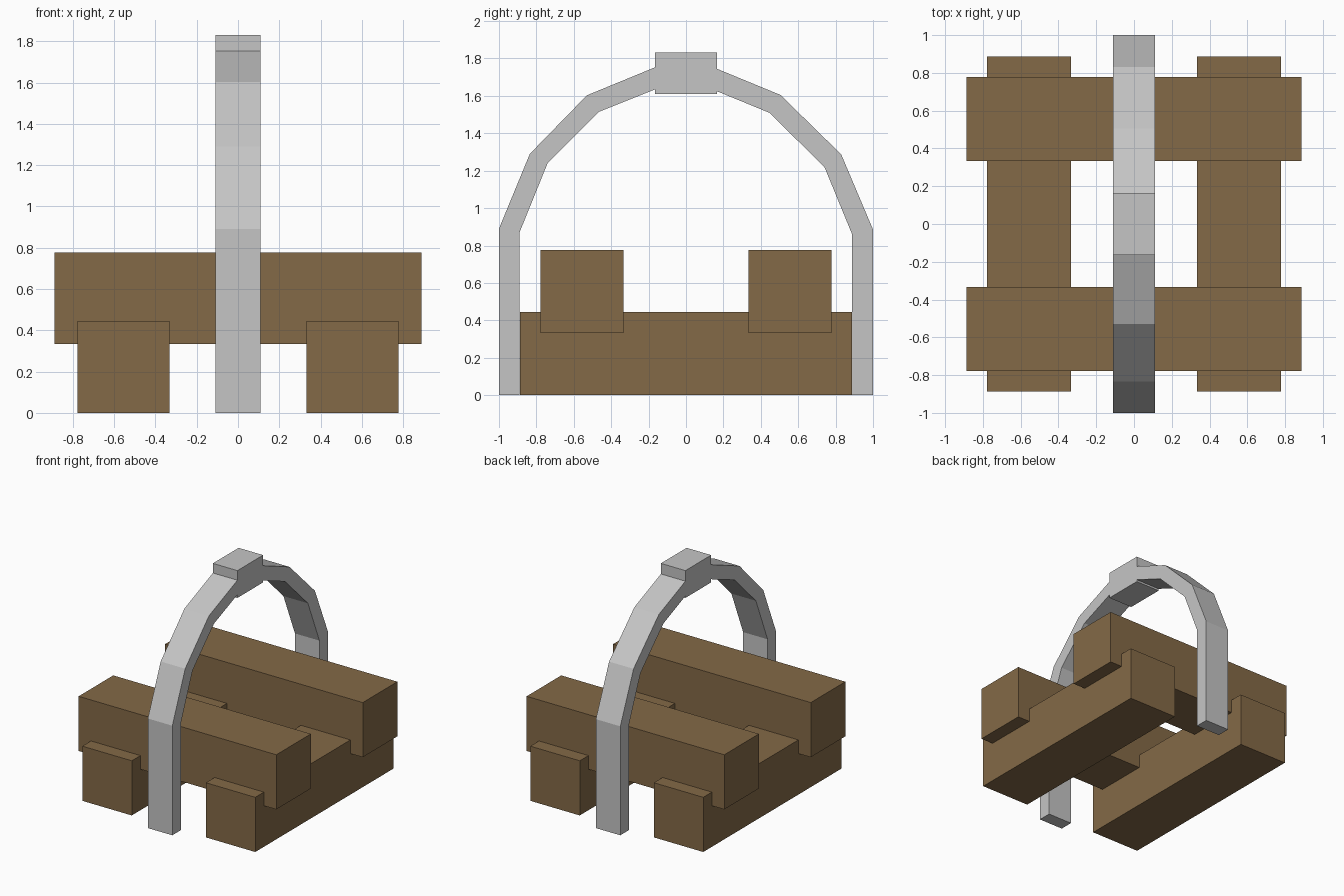
import bpy
import bmesh

if "Cube" in bpy.data.objects:
    bpy.data.objects.remove(bpy.data.objects["Cube"], do_unlink=True)


def material(name, color):
    mat = bpy.data.materials.new(name)
    mat.use_nodes = True
    mat.diffuse_color = color
    bsdf = next(n for n in mat.node_tree.nodes if n.type == "BSDF_PRINCIPLED")
    bsdf.inputs["Base Color"].default_value = color
    return mat


wood = material("brown wood", (0.23, 0.142, 0.063, 1))
stone = material("light grey", (0.56, 0.56, 0.56, 1))


def finish(name, bm, mat):
    bmesh.ops.recalc_face_normals(bm, faces=bm.faces)
    mesh = bpy.data.meshes.new(name)
    bm.to_mesh(mesh)
    bm.free()
    mesh.materials.append(mat)
    bpy.context.collection.objects.link(bpy.data.objects.new(name, mesh))


def box(name, center, size, mat):
    bm = bmesh.new()
    bmesh.ops.create_cube(bm, size=1)
    bmesh.ops.scale(bm, vec=size, verts=bm.verts)
    bmesh.ops.translate(bm, vec=center, verts=bm.verts)
    finish(name, bm, mat)


def arch_half(name, outer, inner, half_width):
    """Sweep paired outer and inner (y, z) points into a faceted square bar."""
    bm = bmesh.new()
    rings = []
    for o, i in zip(outer, inner):
        section = ((-half_width, o), (half_width, o), (half_width, i), (-half_width, i))
        rings.append([bm.verts.new((x, *p)) for x, p in section])
    for a, b in zip(rings, rings[1:]):
        for k in range(4):
            n = (k + 1) % 4
            bm.faces.new((a[k], a[n], b[n], b[k]))
    bm.faces.new(rings[0])
    bm.faces.new(rings[-1])
    finish(name, bm, stone)


# Crossed logs: the upper pair is notched over the lower pair
LOG, LENGTH, OFFSET = 0.444, 1.776, 0.555
for side, label in ((1, "left"), (-1, "right")):
    box(label + "_lower_log", (side * OFFSET, 0, LOG / 2), (LOG, LENGTH, LOG), wood)
for side, label in ((1, "back"), (-1, "front")):
    box(label + "_upper_log", (0, side * OFFSET, OFFSET), (LENGTH, LOG, LOG), wood)

# Faceted handle arch in two halves
arch_half("front_handle",
          [(-1, 0), (-1, 0.89), (-0.835, 1.29), (-0.53, 1.603), (-0.165, 1.753)],
          [(-0.89, 0), (-0.89, 0.87), (-0.74, 1.24), (-0.465, 1.515), (-0.165, 1.635)],
          0.11)
arch_half("back_handle",
          [(1, 0), (1, 0.885), (0.83, 1.287), (0.505, 1.605), (0.165, 1.745)],
          [(0.888, 0), (0.888, 0.86), (0.74, 1.22), (0.445, 1.51), (0.165, 1.625)],
          0.11)

# Block joining the halves at the top
box("handle_grip", (0, 0, 1.72), (0.22, 0.33, 0.222), stone)
